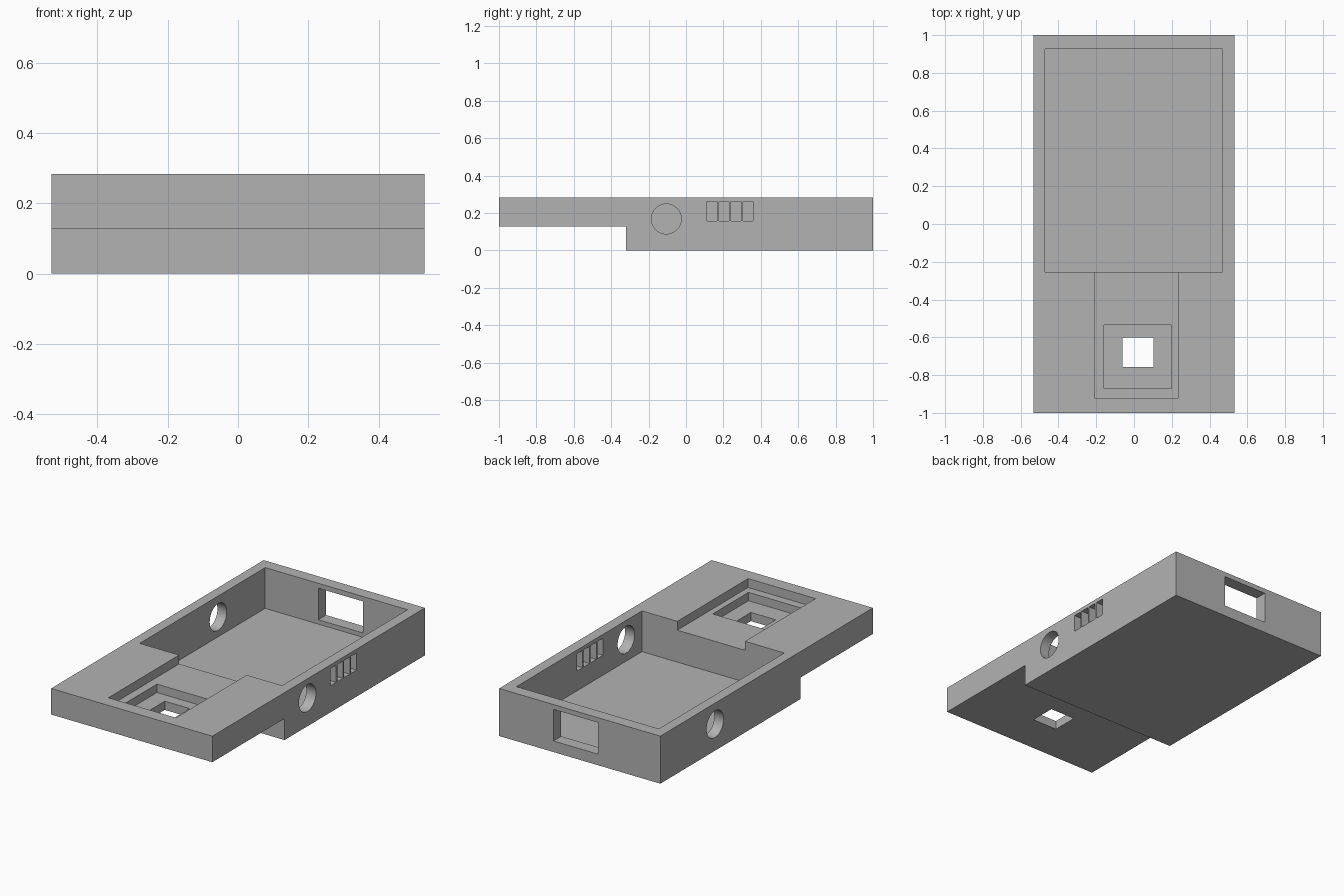
import bpy
import math

if "Cube" in bpy.data.objects:
    bpy.data.objects.remove(bpy.data.objects["Cube"], do_unlink=True)

# Single matte grey
grey = bpy.data.materials.new("plain_grey")
grey.use_nodes = True
GREY = (0.45, 0.45, 0.45, 1)
grey.diffuse_color = GREY
grey.node_tree.nodes["Principled BSDF"].inputs["Base Color"].default_value = GREY

HALF_X, TOP, STEP, OVER = 0.531, 0.283, 0.128, 0.4


def box(name, x, y, z):
    """Box between the (low, high) limits of each axis."""
    bpy.ops.mesh.primitive_cube_add(size=1)
    ob = bpy.context.object
    ob.name = name
    ob.location = [(a + b) / 2 for a, b in (x, y, z)]
    ob.scale = [b - a for a, b in (x, y, z)]
    bpy.ops.object.transform_apply(location=True, rotation=False, scale=True)
    ob.data.materials.append(grey)
    return ob


def port(name, x, y, z):
    """Round cutter running through a side wall."""
    bpy.ops.mesh.primitive_cylinder_add(vertices=48, radius=0.08, depth=0.3,
                                        location=(x, y, z),
                                        rotation=(0, math.pi / 2, 0))
    ob = bpy.context.object
    ob.name = name
    ob.data.materials.append(grey)
    return ob


def carve(target, cutter):
    mod = target.modifiers.new(cutter.name, 'BOOLEAN')
    mod.operation = 'DIFFERENCE'
    mod.solver = 'EXACT'
    mod.object = cutter
    bpy.context.view_layer.objects.active = target
    bpy.ops.object.modifier_apply(modifier=mod.name)
    bpy.data.objects.remove(cutter, do_unlink=True)


# Outer block
case = box("enclosure_case", (-HALF_X, HALF_X), (-1, 1), (0, TOP))

cutters = [
    # Raised underside at the front
    box("front_step", (-1, 1), (-2, -0.32), (-1, STEP)),
    # Main compartment and stepped front recess
    box("main_compartment", (-0.47, 0.468), (-0.254, 0.927), (0.04, OVER)),
    box("shallow_recess", (-0.21, 0.235), (-0.92, -0.2), (0.23, OVER)),
    box("deep_recess", (-0.16, 0.198), (-0.87, -0.534), (0.18, OVER)),
    box("floor_window", (-0.062, 0.102), (-0.756, -0.6), (0, OVER)),
    # Openings in the back and side walls
    box("back_window", (-0.12, 0.173), (0.85, 1.1), (0.066, 0.254)),
    port("left_port", HALF_X, -0.105, 0.168),
    port("right_port", -HALF_X, 0.485, 0.158),
]
# Row of vent slots
for i in range(4):
    y = 0.112 + i * 0.064
    cutters.append(box(f"vent_slot_{i}", (0.4, 0.6), (y, y + 0.054), (0.158, 0.26)))

for cutter in cutters:
    carve(case, cutter)

# Smooth only the round ports
bpy.ops.object.select_all(action='DESELECT')
case.select_set(True)
bpy.context.view_layer.objects.active = case
bpy.ops.object.shade_smooth_by_angle(angle=math.radians(30))
